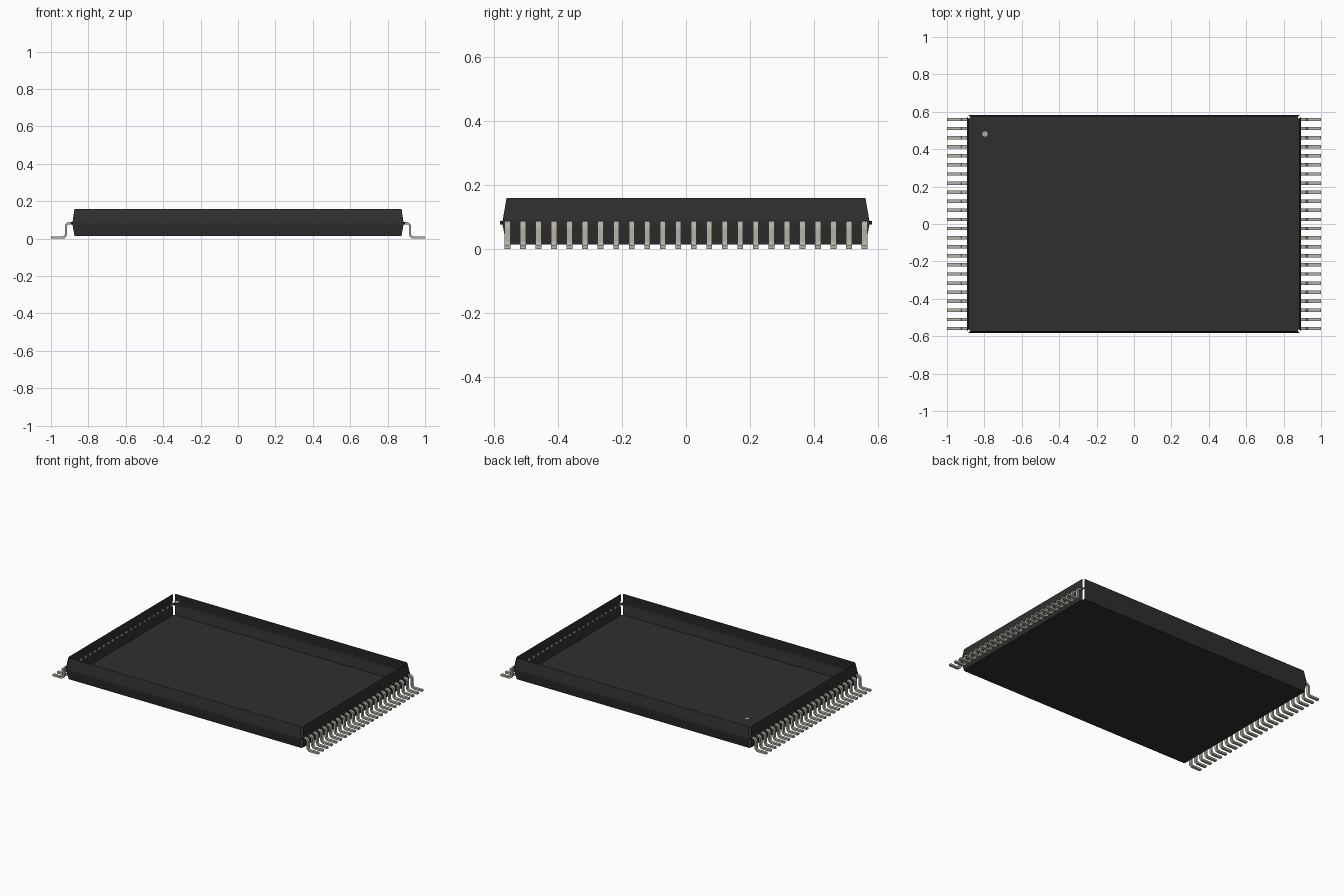
import bpy, bmesh
from math import pi, cos, sin
from mathutils import Vector

if "Cube" in bpy.data.objects:
    bpy.data.objects.remove(bpy.data.objects["Cube"])


def material(name, color):
    m = bpy.data.materials.new(name)
    m.use_nodes = True
    m.diffuse_color = (*color, 1)
    m.node_tree.nodes["Principled BSDF"].inputs["Base Color"].default_value = (*color, 1)
    return m


def add_object(name, bm, mat):
    me = bpy.data.meshes.new(name)
    bm.to_mesh(me)
    bm.free()
    me.materials.append(mat)
    ob = bpy.data.objects.new(name, me)
    bpy.context.collection.objects.link(ob)
    return ob


black = material("black plastic", (0.028, 0.028, 0.028))
metal = material("tinned metal", (0.46, 0.45, 0.39))

# Package shell: open tray with a seam band and slits at the clipped corners
bm = bmesh.new()
CUT = 0.009


def ring(hx, hy, z):
    pts = []
    for sx, sy in ((1, -1), (1, 1), (-1, 1), (-1, -1)):
        a = (sx * (hx - CUT), sy * hy, z)
        b = (sx * hx, sy * (hy - CUT), z)
        pts += [a, b] if sx * sy < 0 else [b, a]
    return [bm.verts.new(p) for p in pts]


rings = [ring(0.883, 0.572, 0.014), ring(0.894, 0.583, 0.076),
         ring(0.894, 0.583, 0.088), ring(0.883, 0.571, 0.159)]
bm.faces.new(rings[0][::-1])
for level, (low, high) in enumerate(zip(rings, rings[1:])):
    for i in range(8):
        corner = i % 2 == 0
        if corner and level != 1:
            continue
        j = (i + 1) % 8
        bm.faces.new((low[i], low[j], high[j], high[i]))
add_object("package_shell", bm, black)

# Orientation dot at rim height
bm = bmesh.new()
bmesh.ops.create_circle(bm, cap_ends=True, segments=12, radius=0.017)
dot = add_object("orientation_dot", bm, metal)
dot.location = (-0.797, 0.481, 0.159)

# One gull-wing lead, repeated along y and mirrored across x
COUNT, PITCH, WIDTH, THICK, BEND, STEPS = 24, 0.0486, 0.018, 0.012, 0.018, 4
path = [Vector((0.885, 0.082))]
for cx, cz, start, turn in ((0.902, 0.064, pi / 2, -1), (0.938, 0.024, pi, 1)):
    for k in range(STEPS + 1):
        t = start + turn * k / STEPS * pi / 2
        path.append(Vector((cx + BEND * cos(t), cz + BEND * sin(t))))
path.append(Vector((1.0, 0.006)))

bm = bmesh.new()
sections = []
y0 = -PITCH * (COUNT - 1) / 2
for i, p in enumerate(path):
    d = (path[min(i + 1, len(path) - 1)] - path[max(i - 1, 0)]).normalized()
    # Exact end and bend tangents keep the straight runs even
    if i in (1, len(path) - 2):
        d = Vector((1, 0))
    elif i in (STEPS + 1, STEPS + 2):
        d = Vector((0, -1))
    n = Vector((-d.y, d.x)) * THICK / 2
    sections.append([bm.verts.new((q.x, y0 + s * WIDTH / 2, q.y))
                     for q, s in ((p + n, -1), (p + n, 1), (p - n, 1), (p - n, -1))])
for a, b in zip(sections, sections[1:]):
    for i in range(4):
        j = (i + 1) % 4
        bm.faces.new((a[i], a[j], b[j], b[i]))
bm.faces.new(sections[0])
bm.faces.new(sections[-1][::-1])
bmesh.ops.recalc_face_normals(bm, faces=bm.faces)
leads = add_object("leads", bm, metal)
row = leads.modifiers.new("row", "ARRAY")
row.count = COUNT
row.use_relative_offset = False
row.use_constant_offset = True
row.constant_offset_displace = (0, PITCH, 0)
leads.modifiers.new("both_sides", "MIRROR")
